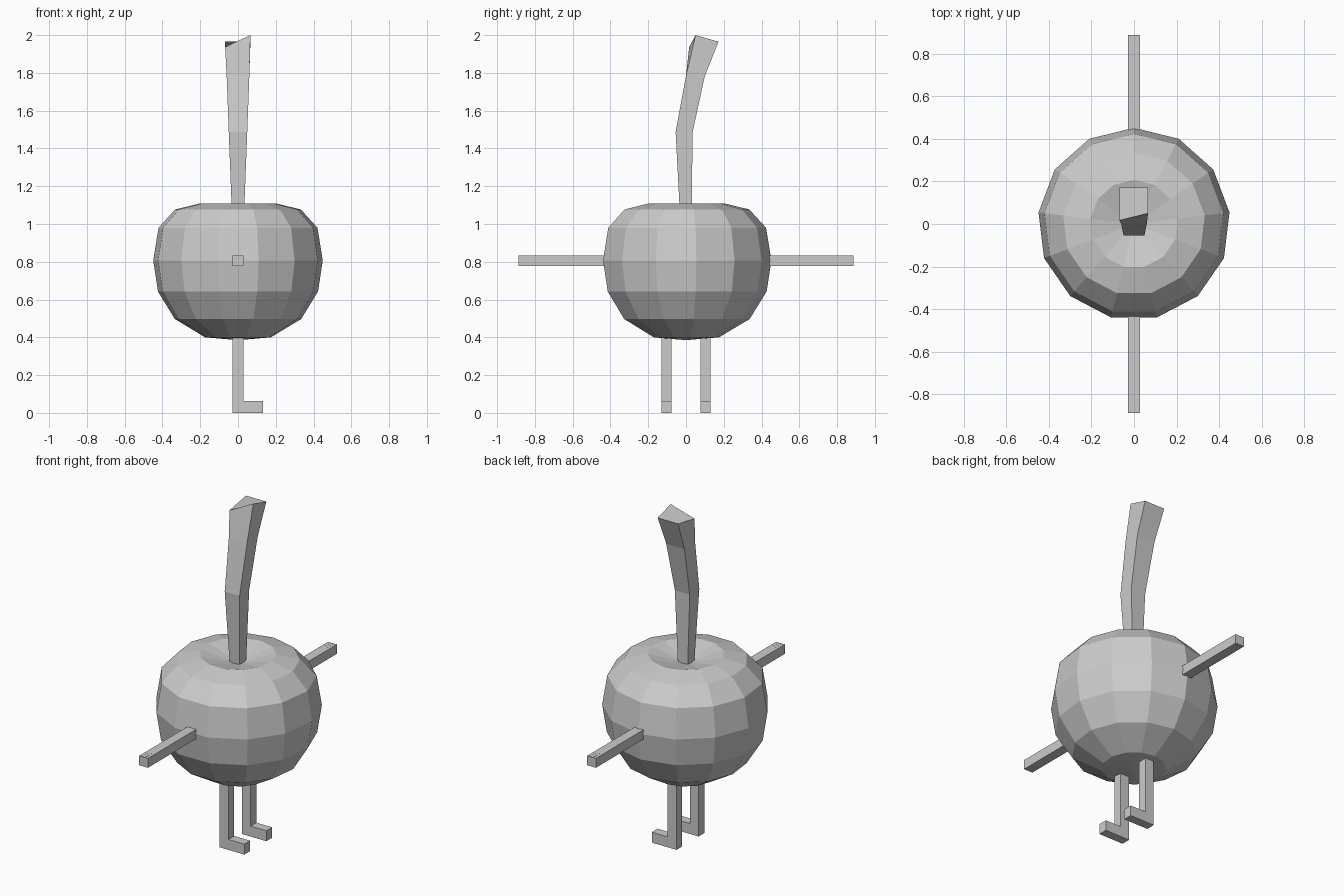
import bpy
from math import sin, cos, pi

if "Cube" in bpy.data.objects:
    bpy.data.objects.remove(bpy.data.objects["Cube"])


def make(name, verts, faces):
    mesh = bpy.data.meshes.new(name)
    mesh.from_pydata(verts, [], faces)
    obj = bpy.data.objects.new(name, mesh)
    bpy.context.collection.objects.link(obj)
    return obj


def loft(rings, verts_before=0):
    """Quads joining consecutive rings of equal size."""
    n = len(rings[0])
    return [(r * n + i, r * n + (i + 1) % n, (r + 1) * n + (i + 1) % n, (r + 1) * n + i)
            for r in range(len(rings) - 1) for i in range(n)]


def prism(name, rings):
    n = len(rings[0])
    total = n * len(rings)
    faces = loft(rings) + [tuple(reversed(range(n))), tuple(range(total - n, total))]
    return make(name, [v for ring in rings for v in ring], faces)


def box(name, x0, x1, y0, y1, z0, z1):
    return prism(name, [[(x0, y0, z), (x1, y0, z), (x1, y1, z), (x0, y1, z)] for z in (z0, z1)])


# Round fruit body: 13-sided lathe with a dimple on top
SIDES = 13
profile = [(0.175, 0.40), (0.337, 0.497), (0.427, 0.643), (0.452, 0.807),
           (0.424, 0.98), (0.335, 1.077), (0.207, 1.108)]
rings = [[(r * cos(pi / 2 + 2 * pi * i / SIDES), r * sin(pi / 2 + 2 * pi * i / SIDES), z)
          for i in range(SIDES)] for r, z in profile]
verts = [v for ring in rings for v in ring]
bottom, top = len(verts), len(verts) + 1
verts += [(0, 0, 0.385), (0, 0, 1.055)]
last = SIDES * (len(profile) - 1)
faces = loft(rings)
for i in range(SIDES):
    j = (i + 1) % SIDES
    faces += [(bottom, j, i), (top, last + i, last + j)]
make("body", verts, faces)

# Bent stem, widening to a slanted cut
stem = [[(-w, y0, z), (w, y0, z), (w, y1, z), (-w, y1, z)]
        for w, y0, y1, z in [(0.032, -0.032, 0.03, 1.05),
                             (0.049, -0.055, 0.035, 1.487),
                             (0.06, 0.0, 0.1, 1.785)]]
stem.append([(-0.068, 0.017, 1.937), (0.066, 0.05, 2.0),
             (0.066, 0.172, 1.965), (-0.068, 0.172, 1.965)])
prism("stem", stem)

# Arms with three close fingers, and L-shaped legs, on both sides
W = 0.029
foot = [(-W, 0), (0.133, 0), (0.133, 0.062), (W, 0.062), (W, 0.44), (-W, 0.44)]
for side, s in (("front", -1), ("back", 1)):
    ya, yb, yc = 0.41, 0.82, 0.887
    box(side + "_arm", -W, W, *sorted((s * ya, s * yb)), 0.777, 0.833)
    for k in range(3):
        x = (k - 1) * 0.0196
        box(f"{side}_finger_{k + 1}", x - 0.0094, x + 0.0094,
            *sorted((s * yb, s * yc)), 0.777, 0.833)
    y = s * 0.104
    prism(side + "_leg", [[(px, y + d, pz) for px, pz in foot] for d in (0.027, -0.027)])
